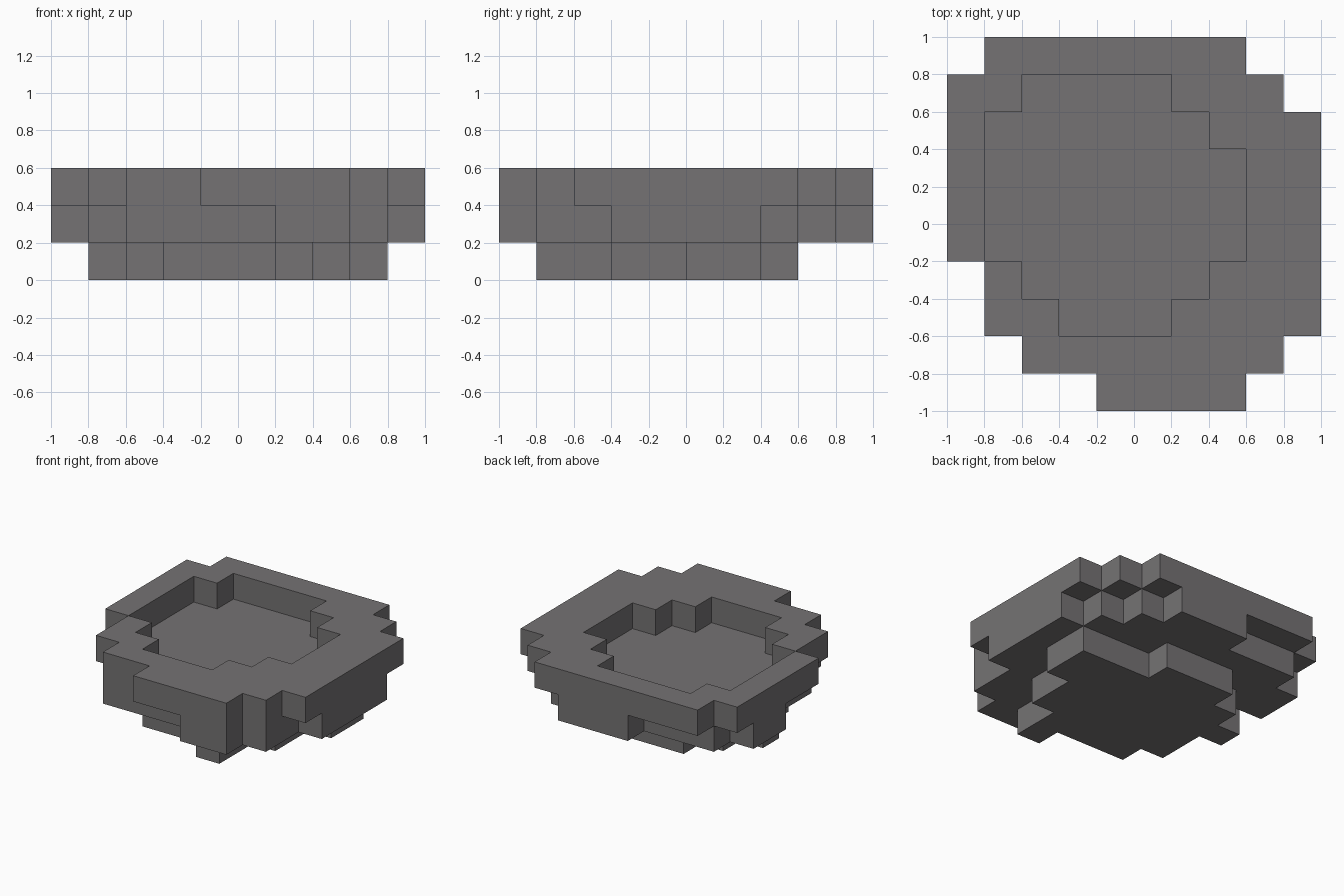
import bpy
import bmesh
from mathutils import Vector

if "Cube" in bpy.data.objects:
    bpy.data.objects.remove(bpy.data.objects["Cube"], do_unlink=True)

CELL = 0.2

# One flat stone colour
stone = bpy.data.materials.new("stone_grey")
stone.use_nodes = True
colour = (0.178, 0.171, 0.173, 1)
stone.diffuse_color = colour
stone.node_tree.nodes["Principled BSDF"].inputs["Base Color"].default_value = colour


def tier(level, first_row, spans):
    """Block cells of one level: each row along y is a span (start, end) in x."""
    return {(x, first_row + i, level)
            for i, (start, end) in enumerate(spans)
            for x in range(start, end)}


# Foot, basin and rim, each a stepped round outline
foot = tier(0, -4, [(1, 2), (-2, 2), (-3, 3), (-3, 3), (-4, 4), (-3, 4), (-2, 1)])
basin = tier(1, -5, [(1, 3), (-3, 4), (-3, 4), (-4, 5), (-4, 5), (-4, 5),
                     (-5, 5), (-5, 4), (-4, 3), (-1, 2)])
outer = tier(2, -5, [(-1, 3), (-3, 4), (-4, 5), (-4, 5)] + [(-5, 5)] * 4
             + [(-5, 4), (-4, 3)])
hollow = tier(2, -3, [(-2, 1), (-3, 2)] + [(-4, 3)] * 3 + [(-4, 2), (-3, 1)])
rim = outer - hollow
solid = foot | basin | rim


def build(name, cells):
    """Skin the exposed sides of the cells and merge them into large flat faces."""
    bm = bmesh.new()
    for cell in cells:
        centre = Vector(cell) + Vector((0.5, 0.5, 0.5))
        for axis in range(3):
            for sign in (-1, 1):
                normal = Vector((0, 0, 0))
                normal[axis] = sign
                if tuple(int(c + n) for c, n in zip(cell, normal)) in solid:
                    continue
                u = Vector((0, 0, 0))
                u[(axis + 1) % 3] = 0.5
                v = normal.cross(u)
                middle = centre + normal / 2
                corners = (middle - u - v, middle + u - v, middle + u + v, middle - u + v)
                bm.faces.new([bm.verts.new(p * CELL) for p in corners])
    bmesh.ops.remove_doubles(bm, verts=bm.verts, dist=0.001)
    bmesh.ops.dissolve_limit(bm, angle_limit=0.01, verts=bm.verts, edges=bm.edges)
    mesh = bpy.data.meshes.new(name)
    bm.to_mesh(mesh)
    bm.free()
    mesh.materials.append(stone)
    bpy.context.collection.objects.link(bpy.data.objects.new(name, mesh))


build("foot", foot)
build("basin", basin)
build("rim", rim)
